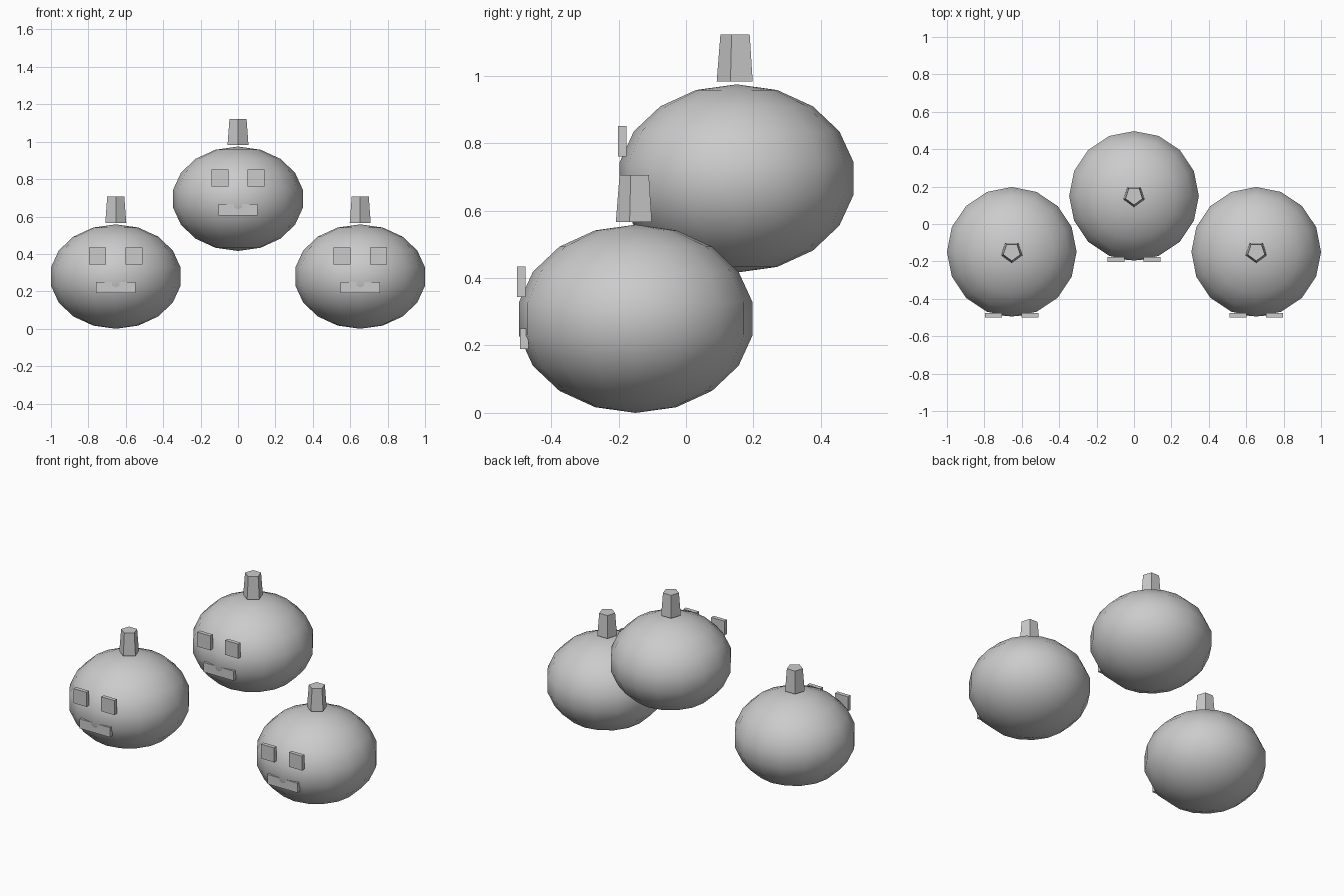
import bpy
import math

if "Cube" in bpy.data.objects:
    bpy.data.objects.remove(bpy.data.objects["Cube"])


def finish(obj, name, smooth=False):
    obj.name = name
    obj.data.name = name
    if smooth:
        bpy.ops.object.shade_smooth()
    return obj


def box(name, loc, size):
    bpy.ops.mesh.primitive_cube_add(size=1, location=loc)
    obj = bpy.context.object
    obj.scale = size
    bpy.ops.object.transform_apply(location=False, rotation=False, scale=True)
    return finish(obj, name)


def pumpkin(prefix, x, y, z):
    # Squashed round body: 16 segments, 9 bands
    bpy.ops.mesh.primitive_uv_sphere_add(segments=16, ring_count=9, radius=1,
                                         location=(x, y, z + 0.279))
    body = bpy.context.object
    body.scale = (0.352, 0.352, 0.279)
    bpy.ops.object.transform_apply(location=False, rotation=False, scale=True)
    finish(body, prefix + "_body", smooth=True)

    # Five-sided tapered stem, one corner to the front
    bpy.ops.mesh.primitive_cone_add(vertices=5, radius1=0.059, radius2=0.048, depth=0.14,
                                    location=(x, y, z + 0.636), rotation=(0, 0, math.pi))
    finish(bpy.context.object, prefix + "_stem")

    # Square eyes
    for side, dx in (("left", -0.097), ("right", 0.097)):
        box(f"{prefix}_{side}_eye", (x + dx, y - 0.3395, z + 0.389), (0.091, 0.025, 0.091))

    # Bar mouth, partly sunk into the body
    box(prefix + "_mouth", (x, y - 0.33, z + 0.22), (0.21, 0.025, 0.06))


# Two pumpkins in front, one raised behind
pumpkin("left_pumpkin", -0.6535, -0.149, 0)
pumpkin("right_pumpkin", 0.6535, -0.149, 0)
pumpkin("top_pumpkin", 0, 0.15, 0.416)
